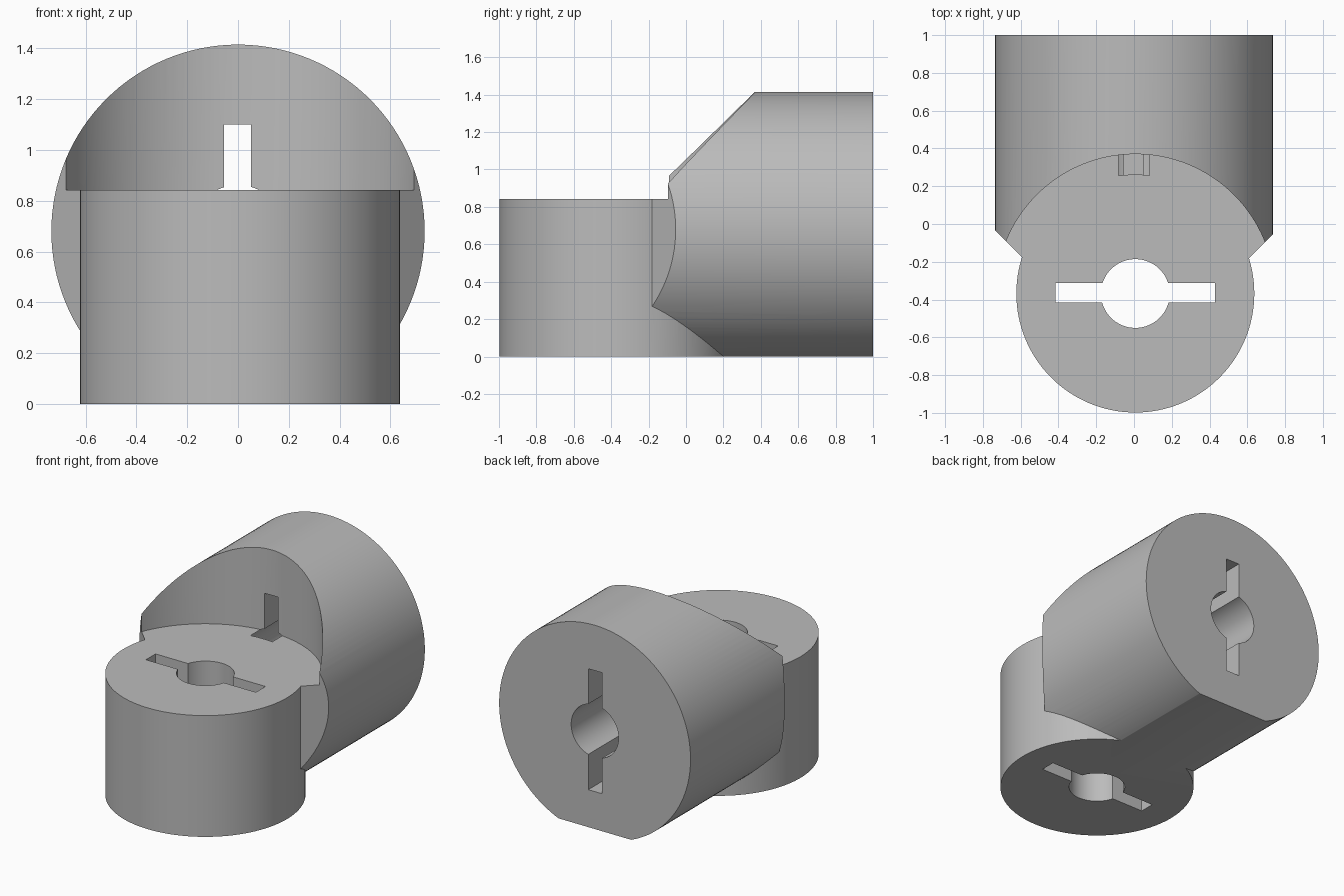
import bpy
from math import radians, sqrt

if "Cube" in bpy.data.objects:
    bpy.data.objects.remove(bpy.data.objects["Cube"], do_unlink=True)

R = 0.735          # large barrel and pocket radius
AXIS_Z = 0.68      # height of the barrel axis
CX, CY = 0.007, -0.368  # axis of the upright post
TOP = 0.842        # top of the post


def cylinder(name, radius, loc, length, along_y=False):
    bpy.ops.mesh.primitive_cylinder_add(
        vertices=128, radius=radius, depth=length, location=loc,
        rotation=(radians(90) if along_y else 0, 0, 0))
    bpy.context.object.name = name
    return bpy.context.object


def box(name, size, loc, turn=0):
    bpy.ops.mesh.primitive_cube_add(size=1, location=loc, rotation=(0, 0, radians(turn)))
    obj = bpy.context.object
    obj.name = name
    obj.scale = size
    bpy.ops.object.transform_apply(location=False, rotation=False, scale=True)
    return obj


def combine(target, other, operation):
    mod = target.modifiers.new(operation, "BOOLEAN")
    mod.operation = operation
    mod.solver = "EXACT"
    mod.object = other
    bpy.ops.object.select_all(action="DESELECT")
    bpy.context.view_layer.objects.active = target
    target.select_set(True)
    bpy.ops.object.modifier_apply(modifier=mod.name)
    bpy.data.objects.remove(other, do_unlink=True)


# Horizontal barrel
front, back = CY, 1.0
body = cylinder("elbow_connector", R, (0, (front + back) / 2, AXIS_Z), back - front, True)

# Slanted front corners
for side, offset in ((1, 0.79), (-1, 0.768)):
    d = offset / 2 + 1 / sqrt(2)
    combine(body, box("corner_cutter", (2, 2, 4), (side * d, -d, AXIS_Z), 45), "DIFFERENCE")

# Keyed bore through the barrel
combine(body, cylinder("barrel_bore", 0.182, (0, 0.4, AXIS_Z), 2, True), "DIFFERENCE")
combine(body, box("barrel_key", (0.105, 2.1, 0.84), (-0.002, 0.4, AXIS_Z)), "DIFFERENCE")

# Upright post, joined to the barrel
combine(body, cylinder("post", 0.63, (CX, CY, 0.4), 1.0), "UNION")

# Round pocket above the post, flat underside
combine(body, cylinder("pocket", R + 0.003, (CX, CY, TOP + 0.75), 1.5), "DIFFERENCE")
combine(body, box("floor_cutter", (4, 4, 1), (0, 0, -0.5)), "DIFFERENCE")

# Keyed bore through the post
combine(body, cylinder("post_bore", 0.182, (CX, CY, 0.4), 2), "DIFFERENCE")
combine(body, box("post_key", (0.845, 0.105, 2.1), (CX, CY + 0.004, 0.4)), "DIFFERENCE")

# Single grey finish
grey = bpy.data.materials.new("light_grey")
grey.use_nodes = True
colour = (0.5, 0.5, 0.5, 1)
grey.diffuse_color = colour
grey.node_tree.nodes["Principled BSDF"].inputs["Base Color"].default_value = colour
body.data.materials.clear()
body.data.materials.append(grey)

bpy.ops.object.select_all(action="DESELECT")
bpy.context.view_layer.objects.active = body
body.select_set(True)
bpy.ops.object.shade_smooth_by_angle(angle=radians(25))
